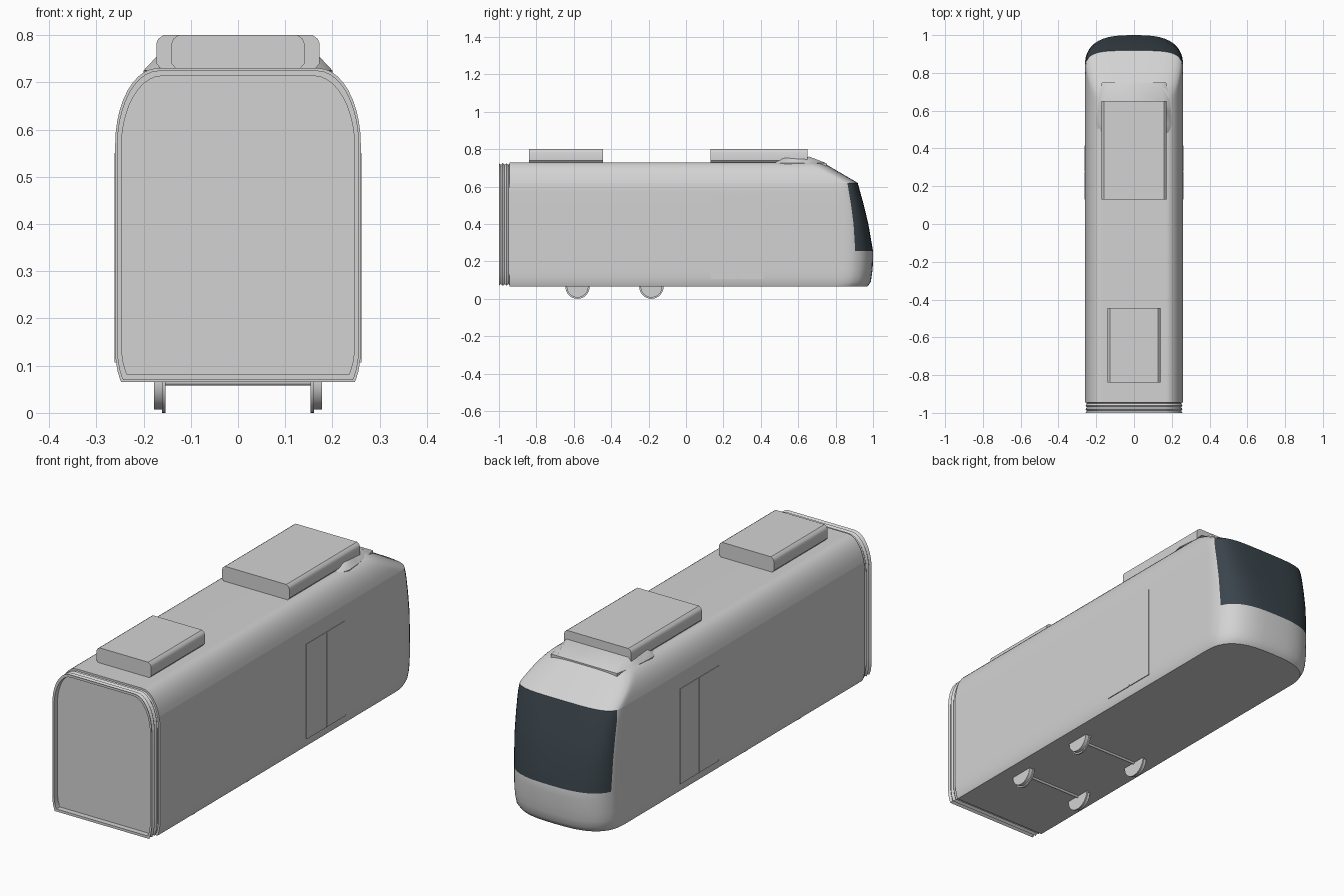
import bpy, bmesh, math

cube = bpy.data.objects.get("Cube")
if cube:
    bpy.data.objects.remove(cube)


def material(name, rgb):
    m = bpy.data.materials.new(name)
    m.use_nodes = True
    m.diffuse_color = (*rgb, 1)
    m.node_tree.nodes["Principled BSDF"].inputs["Base Color"].default_value = (*rgb, 1)
    return m


grey = material("light grey", (0.65, 0.65, 0.65))
glass = material("dark glass", (0.042, 0.058, 0.07))


def interp(x, pts):
    """Piecewise linear lookup."""
    if x <= pts[0][0]:
        return pts[0][1]
    for (a, u), (b, v) in zip(pts, pts[1:]):
        if x <= b:
            return u + (v - u) * (x - a) / (b - a)
    return pts[-1][1]


def smooth(ob, angle=35):
    bpy.ops.object.select_all(action="DESELECT")
    ob.select_set(True)
    bpy.context.view_layer.objects.active = ob
    bpy.ops.object.shade_smooth_by_angle(angle=math.radians(angle))


def loft(name, rings, is_glass=None, shade=True):
    """Skin closed rings of equal length and cap both ends."""
    bm = bmesh.new()
    loops = [[bm.verts.new(p) for p in r] for r in rings]
    n = len(rings[0])
    for i, (a, b) in enumerate(zip(loops, loops[1:])):
        for j in range(n):
            k = (j + 1) % n
            f = bm.faces.new((a[j], a[k], b[k], b[j]))
            if is_glass and is_glass(f.calc_center_median().z, j):
                f.material_index = 1
    bm.faces.new(loops[0][::-1])
    bm.faces.new(loops[-1])
    bmesh.ops.recalc_face_normals(bm, faces=bm.faces)
    mesh = bpy.data.meshes.new(name)
    bm.to_mesh(mesh)
    bm.free()
    mesh.materials.append(grey)
    if is_glass:
        mesh.materials.append(glass)
    ob = bpy.data.objects.new(name, mesh)
    bpy.context.collection.objects.link(ob)
    if shade:
        smooth(ob)
    return ob


# Body shape: half width, nose position and nose corner at each height
Z_LOW, Z_ARC, Z_TOP = 0.065, 0.57, 0.73
GLASS_LOW, GLASS_TOP = 0.255, 0.62
REAR = -0.945
NOSE = [(0.065, 0.97), (0.09, 0.988), (0.16, 0.998), (0.22, 1.0), (0.255, 1.0),
        (0.4, 0.975), (0.5, 0.951), (0.62, 0.918), (0.73, 0.73)]


def half_width(z):
    if z > Z_ARC:
        return 0.17 + 0.09 * math.sqrt(max(0, 1 - ((z - Z_ARC) / 0.16) ** 2))
    return interp(z, [(Z_LOW, 0.247), (0.08, 0.254), (0.12, 0.26)])


def between(z, low, high):
    return interp(z, [(GLASS_LOW, low), (GLASS_TOP, high)])


SIDE, FRONT = 5, 9


def slice_ring(z):
    """Plan outline with a superellipse nose; one point sits on the glass edge."""
    w, f = half_width(z), interp(z, NOSE)
    c, n, d = between(z, 0.18, 0.12), between(z, 2.8, 4), between(z, 0.095, 0.055)
    edge = math.asin(((c - d) / c) ** (n / 2))
    angles = [edge * i / SIDE for i in range(SIDE)]
    angles += [edge + (math.pi / 2 - edge) * i / FRONT for i in range(FRONT)]
    half = [(w, REAR, z)]
    for t in angles:
        half.append((w * math.cos(t) ** (2 / n), f - c + c * math.sin(t) ** (2 / n), z))
    return half + [(0, f, z)] + [(-x, y, h) for x, y, h in reversed(half)]


heights = [0.065, 0.072, 0.09, 0.12, 0.16, 0.22, GLASS_LOW, 0.32, 0.4, 0.45, 0.5, Z_ARC, GLASS_TOP]
heights += [Z_ARC + 0.16 * math.sin(math.pi * i / 20) for i in range(1, 11)]
heights.sort()
first, last = SIDE + 1, SIDE + 2 * FRONT
body = loft("body", [slice_ring(z) for z in heights],
            lambda z, j: GLASS_LOW < z < GLASS_TOP and first <= j <= last)
body.modifiers.new("clean_shading", "WEIGHTED_NORMAL").keep_sharp = True

# Ribbed gangway with a recessed end panel
MID = (Z_LOW + Z_TOP) / 2


def end_ring(y, s):
    right = [(half_width(z) * s, y, MID + (z - MID) * s) for z in heights]
    return right + [(-x, v, z) for x, v, z in reversed(right)]


ribs = [(-0.94 - 0.01 * i, 0.96 if i % 2 else 0.985) for i in range(7)]
loft("gangway", [end_ring(y, s) for y, s in ribs + [(-1, 0.95), (-0.975, 0.95)]])


# Roof equipment boxes
def roof_box(name, w, y0, y1):
    right = [(w - 0.015, 0.722), (w, 0.74), (w, 0.782), (w - 0.004, 0.792), (w - 0.015, 0.8)]
    outline = right + [(-x, z) for x, z in reversed(right)]
    loft(name, [[(x, y, z) for x, z in outline] for y in (y0, y1)])


roof_box("front_roof_box", 0.173, 0.13, 0.65)
roof_box("rear_roof_box", 0.141, -0.84, -0.445)

# Cab fairing on the roof
fairing = [(0.48, 0.185, 0.735), (0.53, 0.2, 0.757), (0.6, 0.196, 0.755),
           (0.66, 0.188, 0.76), (0.75, 0.17, 0.725)]
loft("cab_fairing", [[(w, y, 0.7), (w, y, 0.725), (w - 0.03, y, z),
                      (-w + 0.03, y, z), (-w, y, 0.725), (-w, y, 0.7)]
                     for y, w, z in fairing])


# Double doors on both sides
def plate(name, x, y0, y1, z0, z1):
    loft(name, [[(a, y, z) for y, z in ((y0, z0), (y1, z0), (y1, z1), (y0, z1))]
                for a in (x - 0.004, x + 0.004)], shade=False)


for side, s in (("left", 1), ("right", -1)):
    plate(side + "_rear_door_leaf", 0.258 * s, 0.13, 0.276, 0.107, 0.55)
    plate(side + "_front_door_leaf", 0.258 * s, 0.279, 0.415, 0.107, 0.55)


# Wheels with inner flanges, and axles
def cylinder(name, x, y, radius, width):
    bpy.ops.mesh.primitive_cylinder_add(vertices=32, radius=radius, depth=width,
                                        location=(x, y, 0.065), rotation=(0, math.pi / 2, 0))
    ob = bpy.context.object
    ob.name = name
    ob.data.materials.append(grey)
    smooth(ob)


for end, y in (("front", -0.185), ("rear", -0.58)):
    cylinder(end + "_axle", 0, y, 0.007, 0.32)
    for side, s in (("left", 1), ("right", -1)):
        cylinder(f"{end}_{side}_wheel", 0.167 * s, y, 0.058, 0.022)
        cylinder(f"{end}_{side}_wheel_flange", 0.157 * s, y, 0.065, 0.007)
